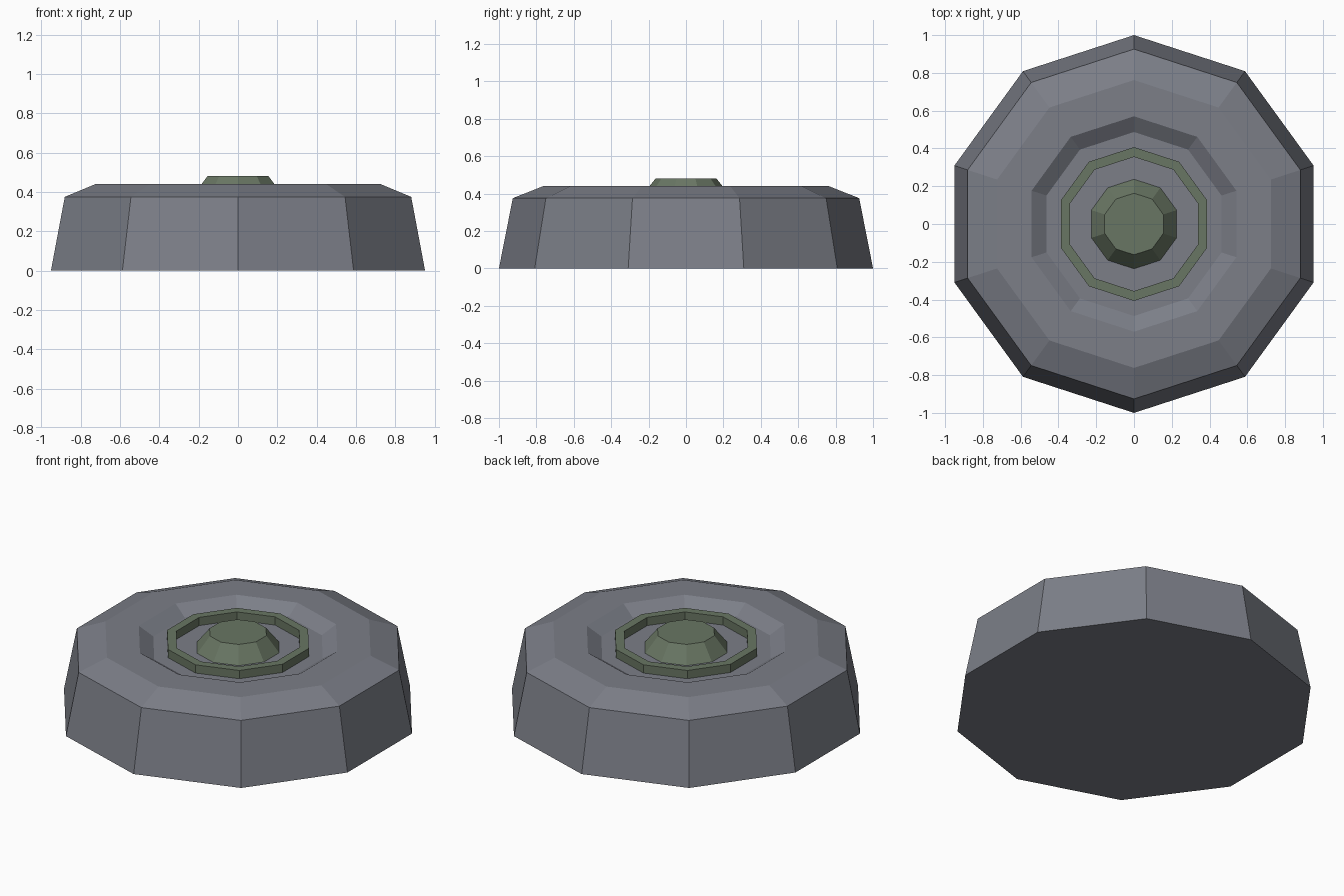
import bpy, bmesh, math

if "Cube" in bpy.data.objects:
    bpy.data.objects.remove(bpy.data.objects["Cube"])

SIDES = 10


def material(name, rgb):
    m = bpy.data.materials.new(name)
    m.diffuse_color = (*rgb, 1.0)
    m.use_nodes = True
    m.node_tree.nodes["Principled BSDF"].inputs["Base Color"].default_value = m.diffuse_color
    return m


def lathe(name, profile, mat, closed=False):
    """Ten-sided revolve of (radius, z) points; open profiles get end caps."""
    bm = bmesh.new()
    rings = []
    for r, z in profile:
        rings.append([bm.verts.new((r * math.sin(2 * math.pi * k / SIDES),
                                    r * math.cos(2 * math.pi * k / SIDES), z))
                      for k in range(SIDES)])
    pairs = list(zip(rings, rings[1:]))
    if closed:
        pairs.append((rings[-1], rings[0]))
    else:
        bm.faces.new(rings[0])
        bm.faces.new(rings[-1])
    for a, b in pairs:
        for k in range(SIDES):
            n = (k + 1) % SIDES
            bm.faces.new((a[k], a[n], b[n], b[k]))
    bmesh.ops.recalc_face_normals(bm, faces=bm.faces)
    mesh = bpy.data.meshes.new(name)
    bm.to_mesh(mesh)
    bm.free()
    mesh.materials.append(mat)
    obj = bpy.data.objects.new(name, mesh)
    bpy.context.collection.objects.link(obj)
    return obj


grey = material("slate grey", (0.20, 0.21, 0.245))
green = material("muted green", (0.14, 0.18, 0.125))

# Tapered base with bevelled rim and a shallow recess in the top
lathe("base", [(1.0, 0), (0.926, 0.375), (0.762, 0.44),
               (0.57, 0.44), (0.487, 0.386)], grey)

# Raised ring standing on the recess floor
lathe("ring", [(0.407, 0.38), (0.407, 0.436), (0.355, 0.436), (0.355, 0.38)],
      green, closed=True)

# Central button
lathe("button", [(0.237, 0.38), (0.237, 0.386), (0.163, 0.48)], green)
